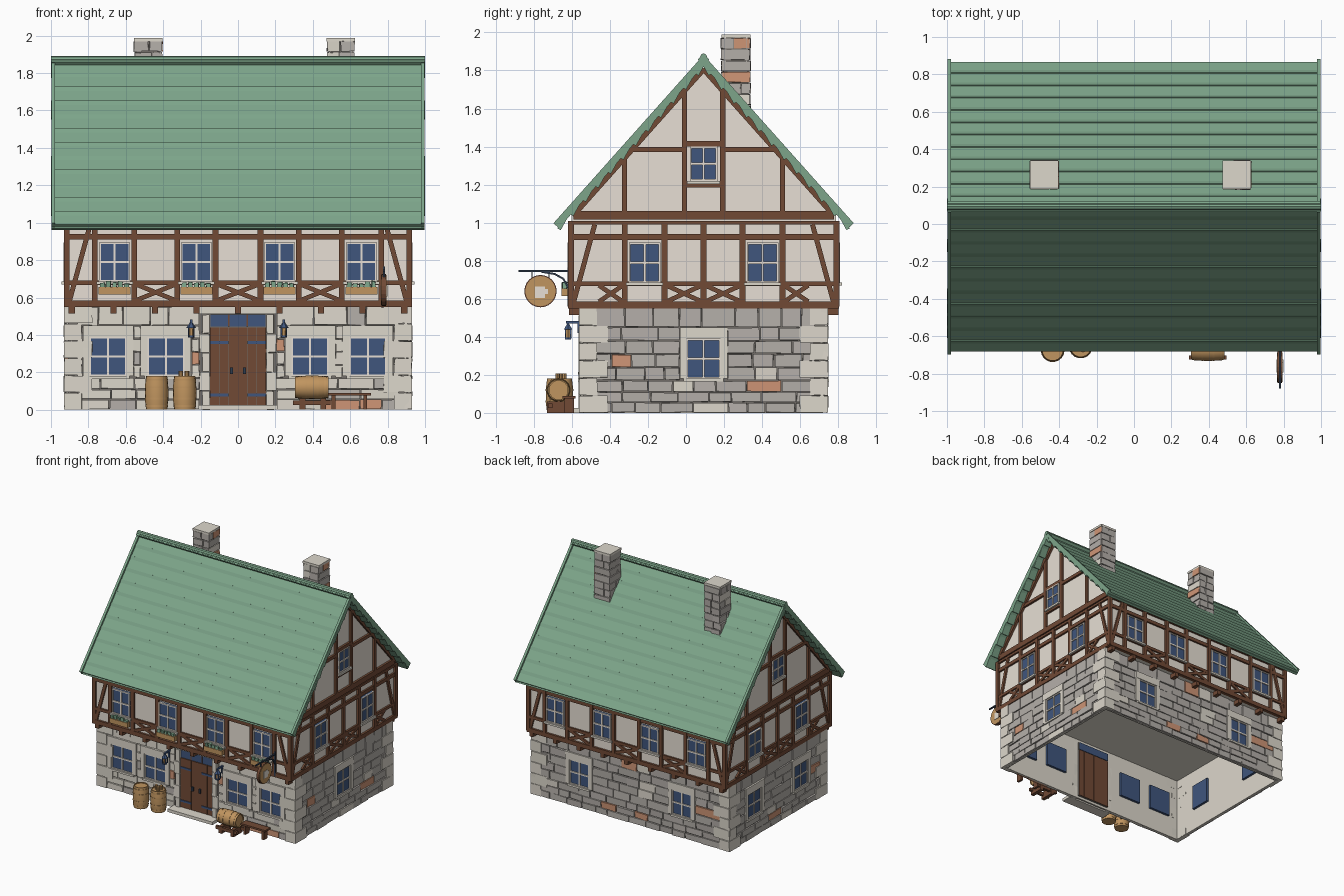
import bpy, bmesh, math, random
from mathutils import Matrix, Vector

if "Cube" in bpy.data.objects:
    bpy.data.objects.remove(bpy.data.objects["Cube"], do_unlink=True)
random.seed(7)

COLOURS = {
    "roof_green": (.205, .376, .254), "timber_brown": (.165, .068, .036),
    "plaster_cream": (.80, .74, .66), "light_stone": (.72, .68, .60),
    "grey_stone": (.46, .43, .40), "orange_brick": (.62, .30, .18),
    "dark_mortar": (.17, .155, .14), "blue_glass": (.05, .092, .205),
    "barrel_tan": (.53, .30, .115), "dark_iron": (.03, .045, .075)}
MATS = {}
for label, rgb in COLOURS.items():
    mat = bpy.data.materials.new(label)
    mat.use_nodes = True
    mat.diffuse_color = (*rgb, 1)
    mat.node_tree.nodes["Principled BSDF"].inputs["Base Color"].default_value = (*rgb, 1)
    MATS[label] = mat

CY = .0925     # depth of the ridge line
ROT = Matrix.Rotation
MOVE = Matrix.Translation


class Part:
    """Collects shapes of one named part; local y points into the wall."""

    def __init__(self, name):
        self.name, self.bm, self.slots = name, bmesh.new(), []

    def paint(self, faces, colour):
        if colour not in self.slots:
            self.slots.append(colour)
        for f in faces:
            f.material_index = self.slots.index(colour)

    def box(self, M, x, y, z, colour, jitter=0):
        size = Matrix.Diagonal((x[1] - x[0], y[1] - y[0], z[1] - z[0], 1))
        centre = MOVE((sum(x) / 2, sum(y) / 2, sum(z) / 2))
        verts = bmesh.ops.create_cube(self.bm, size=1, matrix=M @ centre @ size)["verts"]
        for v in verts:
            v.co += Vector([random.uniform(-jitter, jitter) for _ in range(3)])
        self.paint({f for v in verts for f in v.link_faces}, colour)

    def beam(self, M, a, b, width, colour="timber_brown", y=(0, .03)):
        d = Vector(b) - Vector(a)
        frame = M @ MOVE((a[0], 0, a[1])) @ ROT(-math.atan2(d.y, d.x), 4, 'Y')
        self.box(frame, (0, d.length), y, (-width / 2, width / 2), colour)

    def lathe(self, M, profile, colour, sides=18):
        rings = [[self.bm.verts.new(M @ Vector((r * math.cos(math.tau * i / sides),
                  r * math.sin(math.tau * i / sides), z))) for i in range(sides)]
                 for r, z in profile]
        faces = [self.bm.faces.new(rings[0]), self.bm.faces.new(rings[-1])]
        for low, high in zip(rings, rings[1:]):
            for i in range(sides):
                j = (i + 1) % sides
                faces.append(self.bm.faces.new((low[i], low[j], high[j], high[i])))
        self.paint(faces, colour)

    def done(self, smooth=False):
        bmesh.ops.recalc_face_normals(self.bm, faces=self.bm.faces)
        mesh = bpy.data.meshes.new(self.name)
        self.bm.to_mesh(mesh)
        self.bm.free()
        for colour in self.slots:
            mesh.materials.append(MATS[colour])
        obj = bpy.data.objects.new(self.name, mesh)
        bpy.context.collection.objects.link(obj)
        if smooth:
            bpy.ops.object.select_all(action='DESELECT')
            obj.select_set(True)
            bpy.context.view_layer.objects.active = obj
            bpy.ops.object.shade_smooth_by_angle()


def wall_frame(turn, dist, centre=(0, CY, 0)):
    return MOVE(centre) @ ROT(math.radians(90 * turn), 4, 'Z') @ MOVE((0, -dist, 0))


def stones(part, M, half, rows, holes, choices, length, bricks):
    """Rows of random stones, leaving out the holes; bricks are marked by a point."""
    for z0, z1 in zip(rows, rows[1:]):
        cuts = sorted(h[:2] for h in holes if h[2] < z1 - .01 and h[3] > z0 + .01)
        edges = [-half] + [e for c in cuts for e in c] + [half]
        for u, end in zip(edges[::2], edges[1::2]):
            while u < end - .005:
                step = random.uniform(length * .6, length * 1.25)
                stop = end if u + step > end - length * .4 else u + step
                colour = random.choice(choices)
                if any(u <= bu < stop and z0 <= bz < z1 for bu, bz in bricks):
                    colour = "orange_brick"
                part.box(M, (u + .003, stop - .003), (random.uniform(-.006, 0), .02),
                         (z0 + .003, z1 - .003), colour, .0025)
                u = stop


def window(part, M, u, z, w, h, surround):
    """Glass, bars and sill, with a stone surround on the ground floor."""
    a, b, t = u - w / 2, u + w / 2, z + h
    part.box(M, (a, b), (.004, .05), (z, t), "blue_glass")
    bars = [(a, a + .009, z, t), (b - .009, b, z, t), (a, b, t - .009, t), (a, b, z, z + .009),
            (u - .006, u + .006, z, t), (a, b, z + h * .5 - .006, z + h * .5 + .006)]
    for x0, x1, z0, z1 in bars:
        part.box(M, (x0, x1), (-.004, .01), (z0, z1), "plaster_cream")
    part.box(M, (a - .015, b + .015), (-.014, .02), (z - .016, z), "light_stone")
    if surround:
        for x0, x1 in ((a - .035, a), (b, b + .035)):
            part.box(M, (x0, x1), (-.01, .02), (z, t), "light_stone")
        part.box(M, (a - .035, b + .035), (-.012, .02), (t, t + .06), "light_stone")


# Ground floor: open shell, masonry, corner stones and windows
shell, masonry = Part("ground_floor_shell"), Part("stone_masonry")
corners, windows = Part("corner_stones"), Part("windows")
ROWS = [0, .055, .11, .17, .24, .31, .38, .45, .552]
GREY = ["grey_stone"] * 18 + ["light_stone"]
LIGHT = ["light_stone"] * 12 + ["grey_stone"] * 4
FRONT = [-.695, -.385, .385, .695]
GROUND = [FRONT, [0], [-.48, .48], [-.31, .31]]
BRICKS = [[(-.23, .28), (.22, .36), (.65, .04), (.74, .04)], [(-.46, .27), (.36, .14)],
          [(-.03, .48), (-.23, .08), (.09, .08), (.75, .3)], [(-.1, .08), (.48, .27)]]
for turn in range(4):
    half, dist = (.92, .645) if turn % 2 == 0 else (.645, .92)
    M = wall_frame(turn, dist)
    shell.box(M, (-half + .01, half - .01), (.01, .016), (.005, .55), "dark_mortar")
    shell.box(M, (-half + .016, half - .016), (.016, .03), (0, .55), "light_stone")
    w = .2 if turn == 0 else .18
    holes = [(u - w / 2 - .035, u + w / 2 + .035, .17, .45) for u in GROUND[turn]]
    if turn == 0:
        holes.append((-.205, .205, 0, .55))
    stones(masonry, M, half - .06, ROWS, holes, LIGHT if turn == 0 else GREY, .16, BRICKS[turn])
    for u in GROUND[turn]:
        window(windows, M, u, .18, w, .21, True)
    for i in range(6):
        reach = .14 if (i + turn) % 2 else .085
        for s in (-1, 1):
            u = sorted((s * (half - reach), s * (half + .008)))
            corners.box(M, u, (-.01, .03), (i * .092 + .002, i * .092 + .09),
                        "light_stone", .002)
shell.box(MOVE((0, CY, 0)), (-.905, .905), (-.63, .63), (.54, .555), "plaster_cream")
shell.done()
masonry.done()
corners.done()

# Upper floor and gable plaster as one extruded profile
plaster = Part("upper_plaster")
outline = [(-.695, .555), (.695, .555), (.695, 1.055), (0, 1.835), (-.695, 1.055)]
face = plaster.bm.faces.new([plaster.bm.verts.new((-.912, CY + y, z)) for y, z in outline])
grown = bmesh.ops.extrude_face_region(plaster.bm, geom=[face])["geom"]
bmesh.ops.translate(plaster.bm, vec=(1.824, 0, 0),
                    verts=[g for g in grown if isinstance(g, bmesh.types.BMVert)])
plaster.paint(plaster.bm.faces, "plaster_cream")
plaster.done()

# Timber frame
frame = Part("timber_frame")
POSTS = [[.12, .325, .555, .765], [0, .205, .415]]
CROSSES = [[(-.11, .11), (.335, .545), (-.545, -.335)],
           [(.01, .195), (-.195, -.01), (.425, .55), (-.55, -.425)]]
UPPER = [[-.66, -.2225, .2225, .66], [-.31, .31]]
for turn in range(4):
    side = turn % 2
    half, dist = (.7125, .93) if side else (.93, .7125)
    M = wall_frame(turn, dist)
    for z, w in ((.567, .036), (.678, .024), (.925, .03), (1.0, .02)):
        frame.beam(M, (-half, z), (half, z), w, y=(0 if w > .03 else .003, .03))
    for s in (-1, 1):
        for u in POSTS[side] + [half - .014]:
            frame.beam(M, (s * u, .56), (s * u, 1.01), .03)
        frame.beam(M, (s * (half - .03), .585), (s * (half - .14), .99), .026, y=(.004, .03))
    for a, b in CROSSES[side]:
        frame.beam(M, (a, .585), (b, .67), .024, y=(.004, .03))
        frame.beam(M, (a, .67), (b, .585), .024, y=(.005, .03))
    for u in UPPER[side]:
        window(windows, M, u, .685, .165, .21, False)
    if side:      # gable frame
        frame.beam(M, (-.685, 1.04), (.685, 1.04), .045)
        frame.beam(M, (-.1, 1.2), (.1, 1.2), .028)
        frame.beam(M, (-.1, 1.415), (.1, 1.415), .028)
        for s in (-1, 1):
            frame.beam(M, (s * .1, 1.05), (s * .1, 1.71), .028)
            frame.beam(M, (s * .415, 1.05), (s * .415, 1.35), .026)
            frame.beam(M, (s * .1, 1.385), (s * .38, 1.385), .028)
            frame.beam(M, (s * .69, 1.037), (0, 1.811), .034, y=(-.002, .03))
        window(windows, M, 0, 1.22, .145, .18, False)
    else:         # joist ends below the overhang
        for i in range(-4, 5):
            frame.box(M, (i * .222 - .017, i * .222 + .017), (.004, .09), (.515, .552), "timber_brown")
frame.done()
windows.done()

# Roof: overlapping courses on two slopes, verge boards and a ridge roll
roof = Part("roof")
PITCH, SLOPE, COURSES = math.atan(1.121), 1.188, 12
for turn in (0, 2):
    M = wall_frame(turn, 0, (0, CY, 1.885)) @ ROT(PITCH, 4, 'X')
    roof.box(M, (-.98, .98), (-SLOPE + .005, 0), (-.038, -.018), "roof_green")
    for x in (-.998, .978):
        roof.box(M, (x, x + .02), (-SLOPE, 0), (-.04, -.002), "roof_green")
    step = SLOPE / COURSES
    for i in range(COURSES):
        tilt = M @ MOVE((0, -i * step, -.024)) @ ROT(.22, 4, 'X')
        reach = random.uniform(.995, 1)
        roof.box(tilt, (-reach, reach), (-step - .006, 0), (-.008, .012), "roof_green")
roof.lathe(MOVE((-1, CY, 1.872)) @ ROT(math.pi / 2, 4, 'Y'), [(.018, 0), (.018, 2)], "roof_green", 8)
roof.done()

# Chimneys
chimneys = Part("chimneys")
for x in (-.48, .55):
    place = (x, .2625, 0)
    chimneys.box(MOVE(place), (-.066, .066), (-.066, .066), (1.5, 1.972), "dark_mortar")
    for turn in range(4):
        stones(chimneys, wall_frame(turn, .072, place), .074, [1.5 + .059 * i for i in range(9)],
               [], GREY, .1, [(.04, 1.94), (0, 1.77)] if turn == 1 else [])
    chimneys.box(MOVE(place), (-.076, .076), (-.076, .076), (1.97, 1.988), "light_stone")
chimneys.done()

# Double door with surround, transom and step
G = wall_frame(0, .645)
door = Part("front_door")
for s in (-1, 1):
    for i in range(3):
        door.box(G, sorted((s * (i * .05 + .001), s * (i * .05 + .049))), (0, .05), (.02, .44), "timber_brown")
    for i in range(5):
        door.box(G, sorted((s * .152, s * (.205 if i % 2 else .19))), (-.012, .03),
                 (i * .102, i * .102 + .099), "light_stone", .002)
    for z in (.08, .36):
        door.box(G, sorted((s * .05, s * .15)), (-.006, 0), (z - .008, z + .008), "blue_glass")
    door.box(G, sorted((s * .027, s * .042)), (-.012, 0), (.19, .225), "dark_iron")
door.box(G, (-.15, .15), (.008, .045), (.02, .51), "dark_mortar")
door.box(G, (-.148, .148), (0, .05), (.444, .508), "blue_glass")
for u in (-.05, .05):
    door.box(G, (u - .004, u + .004), (-.003, 0), (.444, .508), "timber_brown")
door.box(G, (-.205, .205), (-.012, .03), (.512, .55), "light_stone")
door.box(G, (-.21, .21), (-.09, 0), (0, .025), "light_stone")
door.done()

# Flower boxes under the upper front windows
flowers = Part("flower_boxes")
U = wall_frame(0, .7125)
for u in UPPER[0]:
    flowers.box(U, (u - .085, u + .085), (-.035, 0), (.615, .655), "barrel_tan")
    for i in range(-2, 3):
        flowers.box(U, (u + i * .032 - .012, u + i * .032 + .012), (-.03, -.008),
                    (.65, random.uniform(.67, .69)), "roof_green", .004)
flowers.done()

# Lanterns beside the door
lanterns = Part("lanterns")
for x in (-.25, .245):
    L = MOVE((x, -.62, 0))
    lanterns.box(L, (-.006, .006), (-.01, .08), (.47, .482), "blue_glass")
    lanterns.box(L, (-.006, .006), (.05, .06), (.42, .475), "blue_glass")
    lanterns.lathe(L, [(.012, .395), (.017, .44)], "barrel_tan", 6)
    for i in range(4):
        lanterns.box(L @ ROT(math.pi / 2 * i, 4, 'Z'), (.011, .017), (.011, .017),
                     (.392, .442), "blue_glass")
    lanterns.lathe(L, [(.026, .438), (.008, .465), (.005, .475)], "blue_glass", 6)
    lanterns.lathe(L, [(.018, .386), (.018, .396)], "blue_glass", 6)
lanterns.done()

# Hanging sign on its bracket, with a plain tankard plate on both sides
sign = Part("hanging_sign")
S = MOVE((.78, 0, 0)) @ ROT(math.pi / 2, 4, 'Z')
iron = {"colour": "dark_iron", "y": (-.006, .006)}
sign.beam(S, (-.88, .745), (-.615, .745), .01, **iron)
sign.beam(S, (-.618, .56), (-.618, .765), .012, **iron)
arc = [(-.76, .742), (-.69, .73), (-.645, .705), (-.62, .66)]
for a, b in zip(arc, arc[1:]):
    sign.beam(S, a, b, .01, **iron)
for y in (-.81, -.72):
    sign.beam(S, (y, .70), (y, .745), .005, **iron)
disc = MOVE((.78, -.765, .64)) @ ROT(math.pi / 2, 4, 'Y')
sign.lathe(disc, [(.085, -.012), (.085, .012)], "timber_brown", 24)
sign.lathe(disc, [(.079, -.015), (.079, .015)], "barrel_tan", 24)
sign.box(S, (-.795, -.74), (-.018, .018), (.605, .665), "plaster_cream")
sign.box(S, (-.74, -.725), (-.018, .018), (.625, .65), "plaster_cream")
sign.done()

# Barrels with hoops
barrels = Part("barrels")
BODY = [(.056, 0), (.061, .04), (.063, .09), (.061, .14), (.056, .18), (.049, .18), (.049, .172)]
LYING = MOVE((.305, -.67, .12)) @ ROT(math.pi / 2, 4, 'Y')
for M in (MOVE((-.435, -.675, 0)), MOVE((-.285, -.655, 0)), LYING):
    barrels.lathe(M, BODY, "barrel_tan")
    for z, r in ((.015, .06), (.055, .0635), (.115, .0635), (.155, .06)):
        barrels.lathe(M, [(r, z), (r, z + .01)], "barrel_tan")
for dx, dy in ((-.02, 0), (.015, .015), (.012, -.02)):
    barrels.lathe(MOVE((-.285 + dx, -.655 + dy, .17)), [(.012, 0), (.012, .038)], "barrel_tan", 8)
barrels.done(smooth=True)

# Barrel cradle and bench
bench = Part("cradle_and_bench")
W = MOVE((0, -.67, 0))
for x in (.33, .44):
    bench.box(W, (x, x + .03), (-.06, .06), (0, .06), "timber_brown")
for y in (-.055, .035):
    bench.box(W, (.295, .495), (y, y + .022), (.025, .05), "timber_brown")
bench.box(W, (.48, .71), (.02, .09), (.075, .09), "timber_brown")
for x in (.5, .67):
    bench.box(W, (x, x + .02), (.03, .08), (0, .076), "timber_brown")
bench.done()
